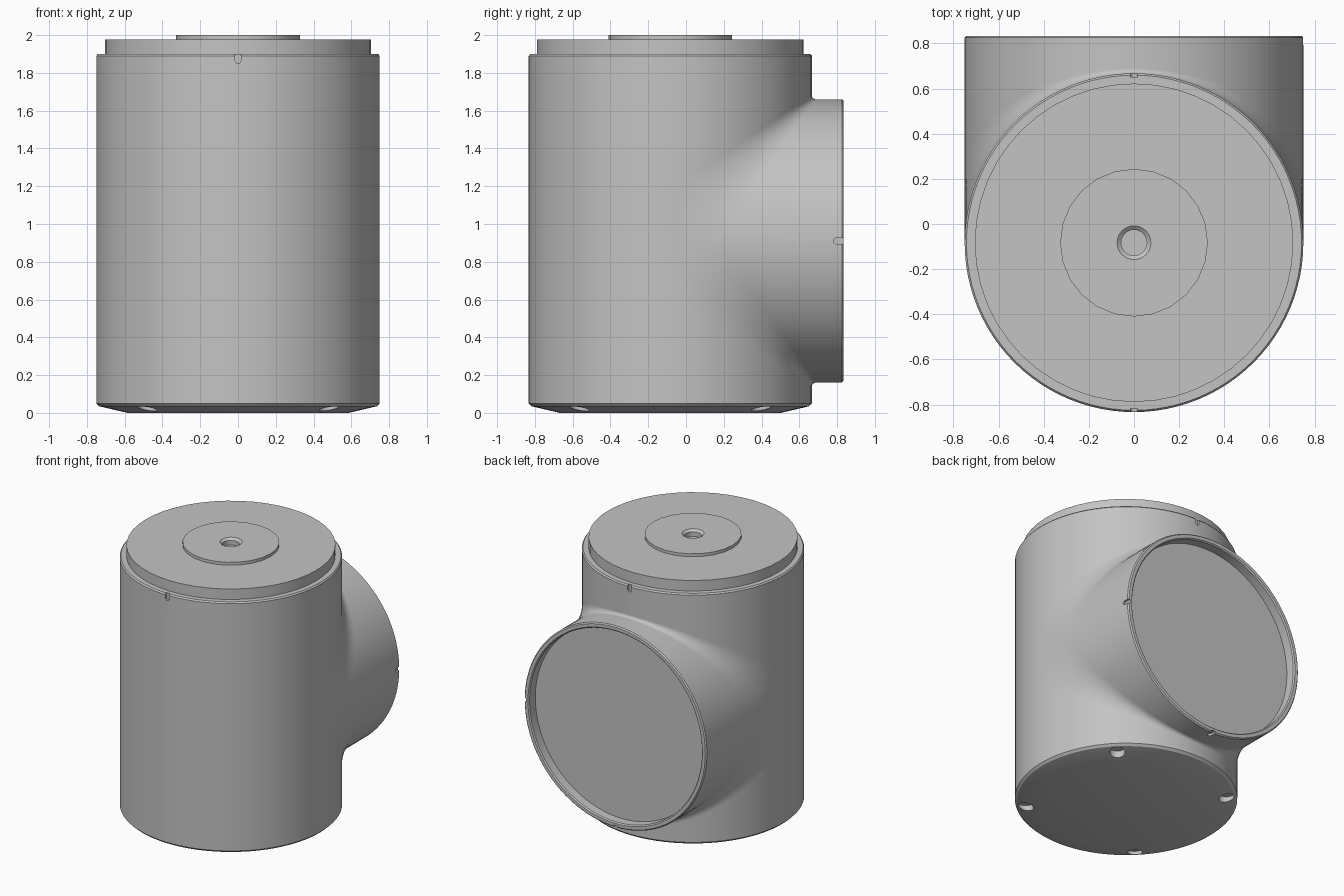
import bpy, bmesh, math
from mathutils import Vector

cube = bpy.data.objects.get("Cube")
if cube:
    bpy.data.objects.remove(cube, do_unlink=True)

R = 0.75            # radius shared by body and branch
CY = -0.083         # y of the body axis
CZ = 0.91           # z of the branch axis
SEG = 96

grey = bpy.data.materials.new("plain grey")
grey.use_nodes = True
colour = (0.55, 0.55, 0.55, 1)
grey.diffuse_color = colour
grey.node_tree.nodes["Principled BSDF"].inputs["Base Color"].default_value = colour


def make_object(name, bm, location):
    mesh = bpy.data.meshes.new(name)
    bm.to_mesh(mesh)
    bm.free()
    obj = bpy.data.objects.new(name, mesh)
    obj.location = location
    bpy.context.collection.objects.link(obj)
    mesh.materials.append(grey)
    return obj


def activate(obj):
    bpy.ops.object.select_all(action="DESELECT")
    obj.select_set(True)
    bpy.context.view_layer.objects.active = obj


def smooth(obj):
    activate(obj)
    bpy.ops.object.shade_smooth_by_angle(angle=math.radians(30))


def lathe(name, profile, segments, location, along_y=False, closed=False):
    """Turn (radius, height) points about z, or about y for the branch."""
    bm = bmesh.new()
    rings = []
    for r, h in profile:
        count = 1 if r == 0 else segments
        ring = []
        for i in range(count):
            a = math.tau * i / segments
            p = (r * math.cos(a), r * math.sin(a), h)
            ring.append(bm.verts.new((p[0], p[2], p[1]) if along_y else p))
        rings.append(ring)
    pairs = list(zip(rings, rings[1:]))
    if closed:
        pairs.append((rings[-1], rings[0]))
    for a, b in pairs:
        for i in range(segments):
            j = (i + 1) % segments
            corners = [a[i % len(a)], a[j % len(a)], b[j % len(b)], b[i % len(b)]]
            bm.faces.new(list(dict.fromkeys(corners)))
    bmesh.ops.recalc_face_normals(bm, faces=bm.faces)
    return make_object(name, bm, location)


def cut(target, cutter):
    cutter.hide_render = True
    activate(target)
    mod = target.modifiers.new("cut", "BOOLEAN")
    mod.operation = "DIFFERENCE"
    mod.solver = "EXACT"
    mod.object = cutter
    bpy.ops.object.modifier_apply(modifier=mod.name)
    bpy.data.objects.remove(cutter, do_unlink=True)


def slot(location, inward, outward):
    """Round-ended key slot; inward runs radially, outward leaves the rim."""
    inward, outward = Vector(inward), Vector(outward)
    side = inward.cross(outward)
    half, depth = 0.015, 0.016
    outline = [(half, 0.1), (-half, 0.1)]
    outline += [(half * math.cos(a), half * math.sin(a))
                for a in (math.pi * (1 + k / 8) for k in range(9))]
    bm = bmesh.new()
    base = [bm.verts.new(side * s + outward * t - inward * depth) for s, t in outline]
    face = bm.faces.new(base)
    moved = bmesh.ops.extrude_face_region(bm, geom=[face])["geom"]
    bmesh.ops.translate(bm, vec=inward * depth * 2,
                        verts=[v for v in moved if isinstance(v, bmesh.types.BMVert)])
    bmesh.ops.recalc_face_normals(bm, faces=bm.faces)
    return make_object("slot_cutter", bm, location)


# Upright body with a chamfered foot
body = lathe("body", [(0, 0), (0.585, 0), (0.735, 0.035), (0.75, 0.05),
                      (R, 1.89), (0.742, 1.9), (0, 1.9)], SEG, (0, CY, 0))

# Four screw holes in the foot chamfer
for sx in (-1, 1):
    for sy in (-1, 1):
        hole = lathe("hole_cutter", [(0, -0.1), (0.052, -0.1), (0.052, 0.06), (0, 0.06)],
                     24, (0.48 * sx, CY + 0.48 * sy, 0))
        cut(body, hole)

# Key slots at the body's top rim, front and back
for s in (-1, 1):
    cut(body, slot((0, CY + s * R, 1.865), (0, -s, 0), (0, 0, 1)))
smooth(body)

# Side branch with a recessed socket in its open end
END = 0.833 - CY
branch = lathe("branch", [(0, 0), (R, 0), (R, END - 0.008), (R - 0.008, END),
                          (0.718, END), (0.71, END - 0.008), (0.71, END - 0.075),
                          (0, END - 0.075)], SEG, (0, CY, CZ), along_y=True)
cut(branch, slot((R, 0.795, CZ), (-1, 0, 0), (0, 1, 0)))
cut(branch, slot((0, 0.795, CZ - R), (0, 0, 1), (0, 1, 0)))
smooth(branch)

# Blend between body and branch, widening toward the sides
bm = bmesh.new()
STEPS = 10
rows = []
for k in range(SEG // 4 + 1):
    a = math.tau * k / SEG
    x, w = R * math.cos(a), R * math.sin(a)
    f = 0.26 - 0.32 * w
    row = []
    for i in range(STEPS + 1):
        t = math.pi * (1 + 0.5 * i / STEPS)
        row.append(bm.verts.new((x, w + f + f * math.cos(t), w + f + f * math.sin(t))))
    rows.append(row)
centre = bm.verts.new((R, 0, 0))
for i in range(STEPS):
    bm.faces.new((centre, rows[0][i + 1], rows[0][i]))
for a, b in zip(rows, rows[1:]):
    for i in range(STEPS):
        bm.faces.new((a[i], a[i + 1], b[i + 1], b[i]))
bm.normal_update()
bmesh.ops.recalc_face_normals(bm, faces=bm.faces)
bm.normal_update()
if sum(f.normal.x for f in bm.faces) < 0:
    bmesh.ops.reverse_faces(bm, faces=bm.faces)
blend = make_object("branch_blend", bm, (0, CY, CZ))
mirror = blend.modifiers.new("mirror", "MIRROR")
mirror.use_axis = (True, False, True)
activate(blend)
bpy.ops.object.modifier_apply(modifier=mirror.name)
smooth(blend)

# Raised plug on top of the body, with a blind centre hole
plug = lathe("top_plug", [(0, 1.89), (0.705, 1.89), (0.705, 1.978),
                          (0.057, 1.978), (0.057, 1.95), (0, 1.95)], 48, (0, CY, 0))
smooth(plug)

# Thin disc around the centre hole
disc = lathe("top_disc", [(0.057, 1.97), (0.327, 1.97), (0.327, 2.0),
                          (0.075, 2.0), (0.057, 1.985)], 24, (0, CY, 0), closed=True)
smooth(disc)
